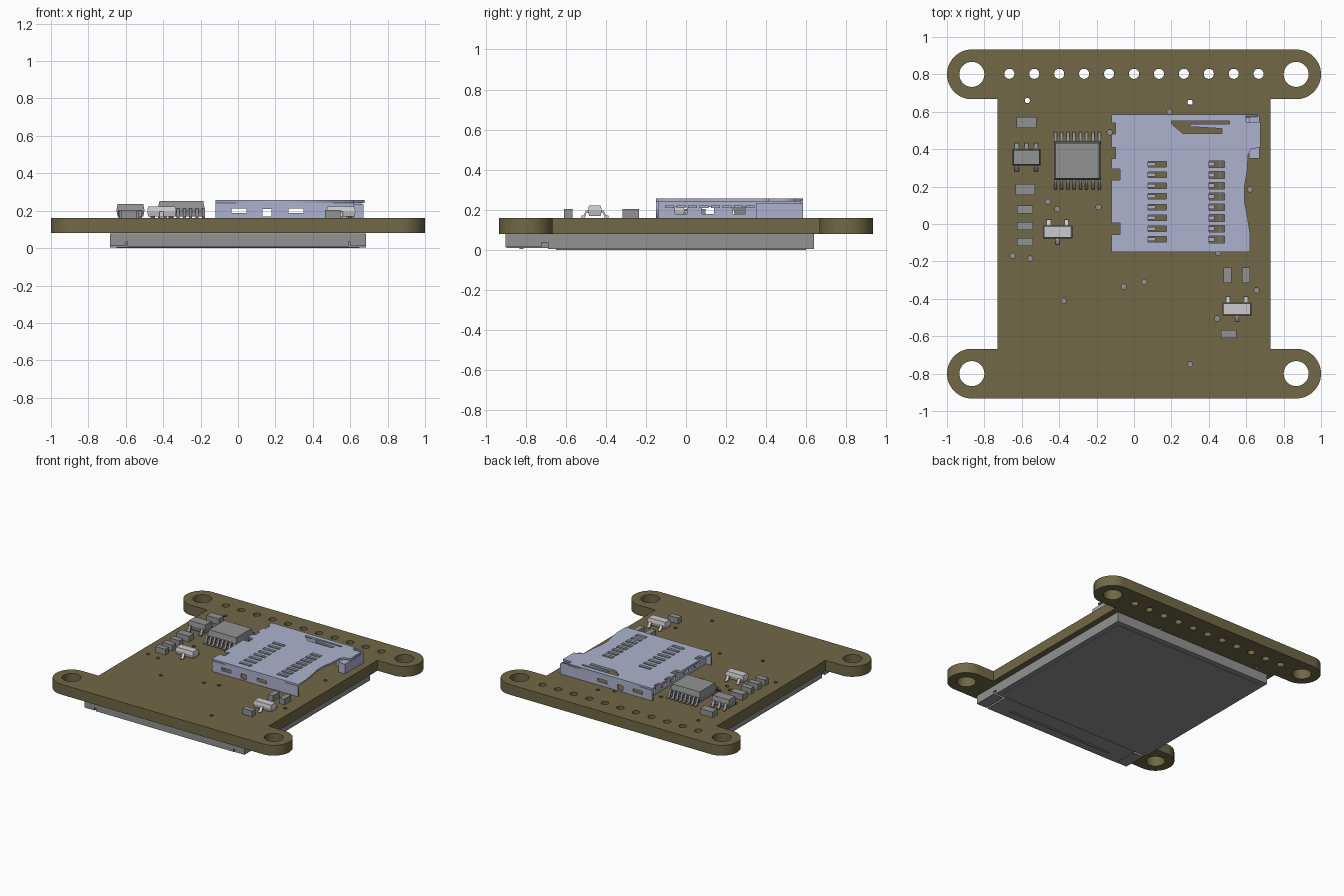
import bpy, bmesh, math
from mathutils import Matrix

if "Cube" in bpy.data.objects:
    bpy.data.objects.remove(bpy.data.objects["Cube"], do_unlink=True)

scene = bpy.context.scene
XY = Matrix.Identity(4)
XZ = Matrix(((1, 0, 0, 0), (0, 0, 1, 0), (0, 1, 0, 0), (0, 0, 0, 1)))
YZ = Matrix(((0, 0, 1, 0), (1, 0, 0, 0), (0, 1, 0, 0), (0, 0, 0, 1)))
TOP = 0.16  # upper face of the board


def material(name, color):
    m = bpy.data.materials.new(name)
    m.use_nodes = True
    rgba = (*color, 1)
    m.diffuse_color = rgba
    m.node_tree.nodes["Principled BSDF"].inputs["Base Color"].default_value = rgba
    return m


OLIVE = material("olive_board", (0.165, 0.14, 0.063))
GREY = material("mid_grey", (0.29, 0.29, 0.29))
METAL = material("pale_blue_metal", (0.42, 0.45, 0.61))
PALE = material("pale_grey", (0.6, 0.6, 0.6))


def rect(x0, x1, y0, y1):
    return [(x0, y0), (x1, y0), (x1, y1), (x0, y1)]


def arc(x, y, r, a0=0, a1=360, n=24):
    return [(x + r * math.cos(math.radians(a0 + (a1 - a0) * i / n)),
             y + r * math.sin(math.radians(a0 + (a1 - a0) * i / n)))
            for i in range(n if a1 - a0 == 360 else n + 1)]


def slab(bm, loops, w0, w1, frame=XY):
    """Extrude an outline (first loop) with holes (other loops) from w0 to w1."""
    cu = bpy.data.curves.new("temp", 'CURVE')
    cu.dimensions, cu.fill_mode, cu.extrude = '2D', 'BOTH', (w1 - w0) / 2
    for pts in loops:
        s = cu.splines.new('POLY')
        s.points.add(len(pts) - 1)
        for p, (u, v) in zip(s.points, pts):
            p.co = (u, v, 0, 1)
        s.use_cyclic_u = True
    ob = bpy.data.objects.new("temp", cu)
    scene.collection.objects.link(ob)
    deps = bpy.context.evaluated_depsgraph_get()
    deps.update()
    me = bpy.data.meshes.new_from_object(ob.evaluated_get(deps))
    me.transform(frame @ Matrix.Translation((0, 0, (w0 + w1) / 2)))
    bm.from_mesh(me)
    bpy.data.objects.remove(ob, do_unlink=True)
    bpy.data.curves.remove(cu)
    bpy.data.meshes.remove(me)


def box(bm, x0, x1, y0, y1, z0, z1):
    r = bmesh.ops.create_cube(bm, size=1)
    for v in r["verts"]:
        v.co = (x0 if v.co.x < 0 else x1, y0 if v.co.y < 0 else y1,
                z0 if v.co.z < 0 else z1)


def moulded(bm, x, y, sx, sy, z0, z1, inset):
    """Moulded chip body: widest at mid height, drafted above and below."""
    zm = (z0 + z1) / 2
    rings = []
    for z, d in ((z0, inset), (zm, 0), (z1, inset)):
        a, b = sx / 2 - d, sy / 2 - d
        rings.append([bm.verts.new((*p, z)) for p in rect(x - a, x + a, y - b, y + b)])
    bm.faces.new(rings[0])
    bm.faces.new(rings[2])
    for lo, hi in zip(rings, rings[1:]):
        for i in range(4):
            j = (i + 1) % 4
            bm.faces.new((lo[i], lo[j], hi[j], hi[i]))


def lead(bm, x, y, side, length, width, h):
    """Gull-wing lead leaving a body edge at y towards side."""
    L, t = length, 0.012
    prof = [(-0.01, h), (0.4 * L, h), (0.65 * L, TOP + t), (L, TOP + t),
            (L, TOP), (0.5 * L, TOP), (0.3 * L, h - t), (-0.01, h - t)]
    slab(bm, [[(y + side * u, v) for u, v in prof]], x - width / 2, x + width / 2, YZ)


def finish(name, bm, mat, smooth=False):
    bmesh.ops.remove_doubles(bm, verts=bm.verts, dist=1e-5)
    bmesh.ops.recalc_face_normals(bm, faces=bm.faces)
    me = bpy.data.meshes.new(name)
    bm.to_mesh(me)
    bm.free()
    me.materials.append(mat)
    ob = bpy.data.objects.new(name, me)
    scene.collection.objects.link(ob)
    if smooth:
        bpy.ops.object.select_all(action='DESELECT')
        ob.select_set(True)
        bpy.context.view_layer.objects.active = ob
        bpy.ops.object.shade_smooth_by_angle(angle=math.radians(30))
    return ob


# Circuit board with four mounting ears, pin row and vias
half = (arc(0.867, -0.8, 0.133, -90, 90) + [(0.73, -0.667), (0.73, 0.667)]
        + arc(0.867, 0.8, 0.133, -90, 90))
outline = half + [(-x, -y) for x, y in half]
holes = [arc(sx * 0.867, sy * 0.8, 0.067, n=32) for sx in (-1, 1) for sy in (-1, 1)]
holes += [arc((i - 5) * 0.1333, 0.803, 0.027) for i in range(11)]
vias = [(-0.57, 0.66), (0.3, 0.65), (0.19, 0.6), (-0.13, 0.49), (-0.46, 0.12),
        (-0.41, 0.08), (-0.19, 0.09), (-0.65, -0.17), (-0.555, -0.185),
        (-0.375, -0.41), (-0.055, -0.335), (0.055, -0.31), (0.62, 0.185),
        (0.45, -0.155), (0.655, -0.355), (0.445, -0.505), (0.3, -0.75)]
holes += [arc(x, y, 0.014, n=12) for x, y in vias]
bm = bmesh.new()
slab(bm, [outline] + holes, 0.08, TOP)
finish("circuit_board", bm, OLIVE, smooth=True)

# Display module on the underside
bm = bmesh.new()
box(bm, -0.685, 0.685, -0.9, 0.64, 0.036, 0.079)
box(bm, -0.685, 0.685, -0.69, 0.64, 0.004, 0.036)
box(bm, -0.59, 0.59, -0.897, -0.69, 0.01, 0.036)
for s in (-1, 1):
    x0, x1 = sorted((s * 0.6, s * 0.685))
    box(bm, x0, x1, -0.9, -0.72, 0.014, 0.036)
finish("display_frame", bm, GREY)
bm = bmesh.new()
box(bm, -0.65, 0.65, -0.65, 0.6, 0, 0.004)
finish("display_panel", bm, GREY)
bm = bmesh.new()
box(bm, -0.45, 0.45, -0.83, -0.81, 0.004, 0.01)
finish("display_ridge", bm, GREY)

# Card socket: pressed top plate with contact slots
slot_y = [0.32 - i * 0.0575 for i in range(8)]
plate = [(-0.12, -0.15), (0.62, -0.15), (0.62, -0.05), (0.605, 0.05), (0.59, 0.12),
         (0.59, 0.2), (0.605, 0.28), (0.61, 0.37), (0.625, 0.4), (0.675, 0.41),
         (0.675, 0.545), (0.6, 0.545), (0.6, 0.585), (-0.12, 0.585)]
for y in (0.51, 0.38, 0.265, -0.025):
    d = 0.045 if y < 0.3 else 0.02
    plate += [(-0.12, y + 0.03), (d - 0.12, y + 0.03),
              (d - 0.12, y - 0.03), (-0.12, y - 0.03)]
cuts = [rect(0.075, 0.175, y - 0.015, y + 0.015) for y in slot_y]
cuts += [rect(0.4, 0.485, y - 0.018, y + 0.018) for y in slot_y]
cuts.append([(0.2, 0.535), (0.26, 0.485), (0.47, 0.485), (0.47, 0.51),
             (0.3, 0.52), (0.3, 0.535), (0.51, 0.535), (0.51, 0.55), (0.2, 0.55)])
bm = bmesh.new()
slab(bm, [plate] + cuts, 0.242, 0.256)
finish("socket_top", bm, METAL)

# Socket side walls with latch windows, rear wall and lower latch block
windows = [rect(-0.035, 0.045, 0.187, 0.211), rect(0.13, 0.18, 0.17, 0.21),
           rect(0.27, 0.35, 0.187, 0.211)]
bm = bmesh.new()
slab(bm, [rect(-0.12, 0.62, TOP, 0.25)] + windows, -0.15, -0.137, XZ)
slab(bm, [rect(-0.12, 0.66, TOP, 0.25)] + windows, 0.572, 0.585, XZ)
rear = [rect(y - 0.03, y + 0.03, 0.18, 0.215) for y in (0.51, 0.38, 0.265, 0.11, -0.025)]
slab(bm, [rect(-0.137, 0.572, TOP, 0.243)] + rear, -0.075, -0.062, YZ)
finish("socket_walls", bm, METAL)
bm = bmesh.new()
box(bm, 0.615, 0.672, 0.35, 0.583, TOP, 0.235)
box(bm, 0.54, 0.615, 0.43, 0.57, TOP, 0.2)
finish("socket_latch", bm, METAL)

# Spring contacts under the slots
bm = bmesh.new()
for y in slot_y:
    box(bm, 0.06, 0.115, y - 0.009, y + 0.009, 0.21, 0.222)
    box(bm, 0.39, 0.43, y - 0.011, y + 0.011, 0.21, 0.222)
    box(bm, 0.455, 0.465, y - 0.022, y + 0.022, 0.21, 0.222)
finish("socket_contacts", bm, METAL)

# Wide chip with eight leads per side
bm = bmesh.new()
moulded(bm, -0.303, 0.338, 0.25, 0.205, 0.17, 0.252, 0.008)
finish("main_chip", bm, GREY)
bm = bmesh.new()
for i in range(8):
    for s in (-1, 1):
        lead(bm, -0.303 + (i - 3.5) * 0.0335, 0.338 + s * 0.1, s, 0.054, 0.016, 0.212)
finish("main_chip_leads", bm, GREY)


# Small packages with a few leads above and below
def small_package(name, x, y, sx, sy, z1, back, front, mat):
    bm = bmesh.new()
    moulded(bm, x, y, sx, sy, 0.17, z1, 0.006)
    finish(name, bm, mat)
    bm = bmesh.new()
    for s, offsets in ((1, back), (-1, front)):
        for dx in offsets:
            lead(bm, x + dx, y + s * (sy / 2 - 0.004), s, 0.036, 0.022, (z1 + 0.17) / 2)
    finish(name + "_leads", bm, mat)


small_package("regulator", -0.575, 0.357, 0.15, 0.088, 0.235,
              (-0.052, 0, 0.052), (-0.052, 0.052), GREY)
for name, x, y in (("left_transistor", -0.408, -0.042), ("right_transistor", 0.55, -0.455)):
    small_package(name, x, y, 0.156, 0.07, 0.222, (-0.048, 0.048), (0,), PALE)

# Passive chip components
passives = [(-0.575, 0.542, 0.105, 0.06), (-0.582, 0.185, 0.105, 0.06),
            (-0.582, 0.077, 0.085, 0.042), (-0.582, -0.01, 0.085, 0.042),
            (-0.582, -0.096, 0.085, 0.042), (0.5, -0.275, 0.042, 0.083),
            (0.598, -0.275, 0.042, 0.083), (0.506, -0.588, 0.083, 0.042)]
for i, (x, y, sx, sy) in enumerate(passives):
    bm = bmesh.new()
    box(bm, x - sx / 2, x + sx / 2, y - sy / 2, y + sy / 2, TOP, 0.205)
    finish(f"passive_{i + 1}", bm, GREY)
